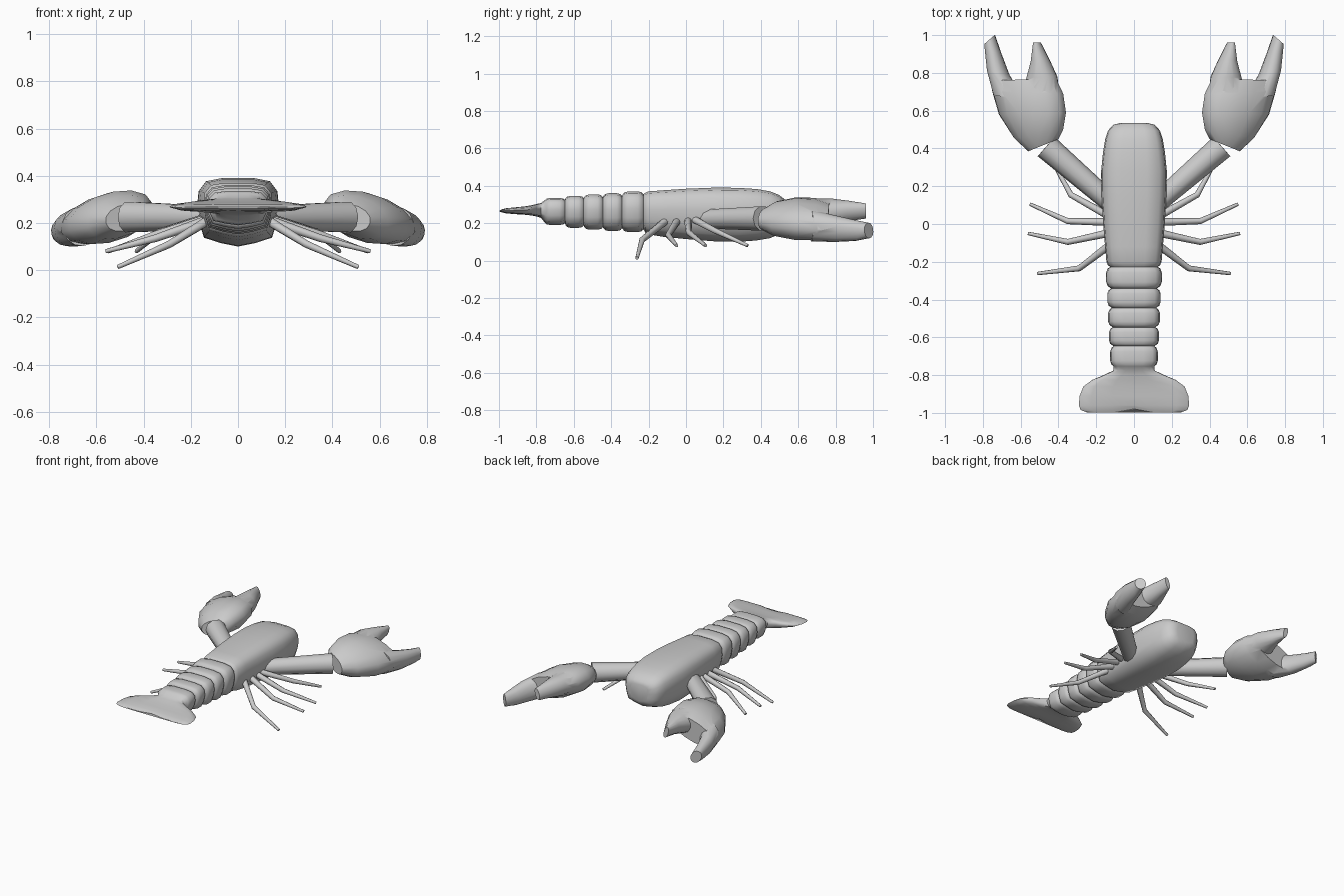
import bpy, bmesh, math
from mathutils import Vector

if "Cube" in bpy.data.objects:
    bpy.data.objects.remove(bpy.data.objects["Cube"])


def loft(name, rings, angle=45):
    """Skin a list of equal-length point rings and cap both ends."""
    bm = bmesh.new()
    loops = [[bm.verts.new(p) for p in ring] for ring in rings]
    n = len(loops[0])
    for a, b in zip(loops, loops[1:]):
        for i in range(n):
            j = (i + 1) % n
            bm.faces.new((a[i], a[j], b[j], b[i]))
    bm.faces.new(loops[0])
    bm.faces.new(loops[-1])
    bmesh.ops.recalc_face_normals(bm, faces=bm.faces)
    mesh = bpy.data.meshes.new(name)
    bm.to_mesh(mesh)
    bm.free()
    ob = bpy.data.objects.new(name, mesh)
    bpy.context.collection.objects.link(ob)
    smooth(ob, angle)
    return ob


def activate(ob):
    bpy.ops.object.select_all(action='DESELECT')
    ob.select_set(True)
    bpy.context.view_layer.objects.active = ob


def smooth(ob, angle):
    activate(ob)
    bpy.ops.object.shade_smooth_by_angle(angle=math.radians(angle))


def mirror(ob):
    ob.modifiers.new("mirror", 'MIRROR').use_axis[0] = True


def tube(name, pts, radii, n=8):
    """Tapered limb along a path, copied to the other side."""
    pts = [Vector(p) for p in pts]
    rings = []
    for i, (p, r) in enumerate(zip(pts, radii)):
        t = (pts[min(i + 1, len(pts) - 1)] - pts[max(i - 1, 0)]).normalized()
        u = t.cross(Vector((0, 0, 1))).normalized()
        v = u.cross(t)
        rings.append([p + r * (math.cos(k * math.tau / n) * u + math.sin(k * math.tau / n) * v)
                      for k in range(n)])
    mirror(loft(name, rings, 50))


def blade(name, sections, n=14):
    """Elliptical loft; each section has an inner point, outer point and half thickness."""
    rings = []
    for l, r, t in sections:
        l, r = Vector(l), Vector(r)
        c, a = (l + r) / 2, (r - l) / 2
        up = Vector((-a.z * a.x, -a.z * a.y, a.x ** 2 + a.y ** 2)).normalized() * t
        ring = []
        for k in range(n):
            ca, sa = math.cos(k * math.tau / n), math.sin(k * math.tau / n)
            ring.append(c + a * ca + up * math.copysign(abs(sa) ** 0.9, sa))
        rings.append(ring)
    return loft(name, rings)


# Body: carapace, ridged tail and fan in one loft (y, half width, top z, bottom z)
half = [(0, 1), (.4, 1), (.78, .91), (.96, .62), (1, .15), (.94, -.3), (.83, -.74), (.42, -.9), (0, -1)]
profile = half + [(-x, z) for x, z in reversed(half[1:-1])]
stations = [(.535, .07, .31, .19), (.525, .11, .33, .165), (.495, .137, .352, .14), (.45, .152, .37, .12),
            (.38, .164, .382, .108), (.28, .174, .389, .1), (.15, .172, .39, .103), (0, .163, .384, .115),
            (-.12, .153, .376, .127), (-.2, .146, .37, .14), (-.218, .138, .362, .15)]
segments = [(-.225, -.34, .147, .37, .152), (-.34, -.443, .141, .36, .158), (-.443, -.545, .137, .354, .165),
            (-.545, -.645, .132, .346, .175), (-.645, -.755, .126, .335, .19)]
for y0, y1, w, zt, zb in segments:
    c, h = (zt + zb) / 2, (zt - zb) / 2
    for f, s in ((.02, .86), (.1, .95), (.28, 1), (.72, 1), (.9, .95), (.98, .86)):
        stations.append((y0 + (y1 - y0) * f, w * s, c + h * s, c - h * s))
stations += [(-.775, .108, .308, .228), (-.8, .16, .302, .236), (-.825, .22, .296, .241),
             (-.86, .268, .29, .245), (-.91, .288, .285, .248), (-.96, .292, .28, .252),
             (-.985, .282, .274, .257), (-.997, .25, .268, .262)]
body = []
for y, w, zt, zb in stations:
    c, h = (zt + zb) / 2, (zt - zb) / 2
    notch = .018 if y < -.98 else 0
    body.append([(w * x, y + (notch if abs(x) < .1 else 0), c + h * z) for x, z in profile])
loft("body_and_tail", body, 60)

# Claws: palm with two fingers, united then mirrored
claw = blade("claw", [((.40, .45, .245), (.56, .385, .20), .055), ((.375, .50, .27), (.635, .455, .18), .085),
                      ((.36, .59, .28), (.715, .58, .168), .103), ((.375, .69, .285), (.75, .70, .16), .097),
                      ((.413, .77, .275), (.755, .76, .165), .075)])
fingers = [
    blade("inner_finger", [((.39, .66, .28), (.60, .66, .22), .08), ((.408, .78, .287), (.567, .775, .235), .07),
                           ((.456, .88, .282), (.543, .86, .25), .055), ((.498, .962, .27), (.53, .962, .26), .042)]),
    blade("outer_finger", [((.58, .66, .21), (.74, .68, .165), .085), ((.665, .79, .19), (.772, .81, .15), .072),
                           ((.705, .90, .175), (.785, .92, .145), .056), ((.738, 1.0, .172), (.79, .955, .15), .042)])]
for f in fingers:
    f.hide_render = True
    m = claw.modifiers.new("join", 'BOOLEAN')
    m.operation, m.solver, m.object = 'UNION', 'EXACT', f
    activate(claw)
    bpy.ops.object.modifier_apply(modifier=m.name)
    bpy.data.objects.remove(f)
smooth(claw, 45)
mirror(claw)

# Claw arms
tube("claw_arm", [(.12, .11, .222), (.465, .41, .225)], (.053, .068), 10)

# Walking legs: root, knee, tip
legs = [((.12, .035, .225), (.335, .155, .16), (.43, .33, .08)),
        ((.12, .01, .22), (.35, .015, .15), (.55, .105, .08)),
        ((.12, -.045, .215), (.35, -.095, .135), (.56, -.05, .08)),
        ((.12, -.105, .215), (.29, -.235, .11), (.51, -.262, .013))]
for i, path in enumerate(legs, 1):
    tube(f"leg_{i}", path, (.021, .016, .009))
